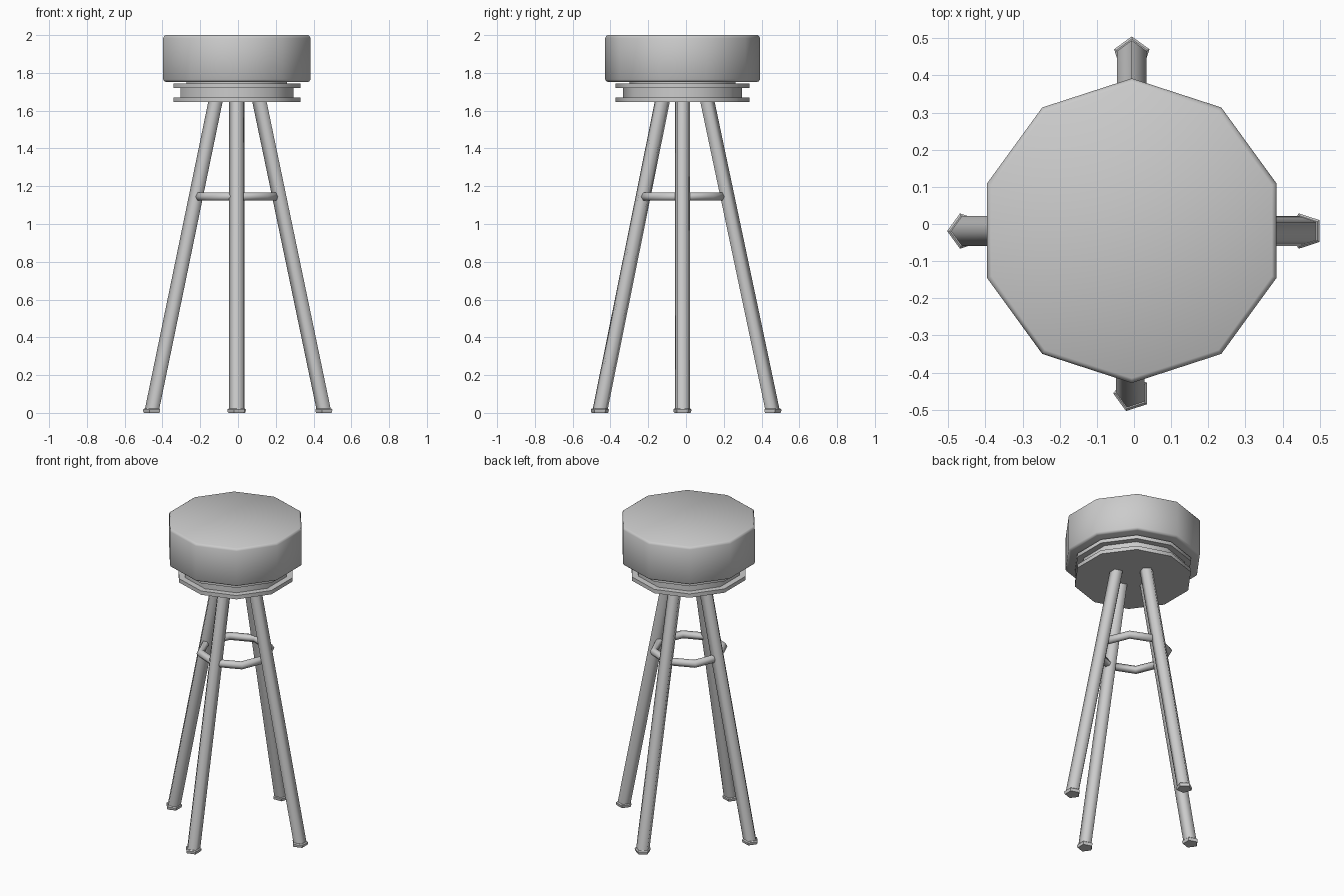
import bpy, math

if "Cube" in bpy.data.objects:
    bpy.data.objects.remove(bpy.data.objects["Cube"])

CX, CY = -0.006, -0.018      # axis of the seat and ring


def loft(name, sides, start, rings, smooth=40):
    """Stack of regular polygons; rings = (x, y, z, radius)."""
    verts, faces = [], []
    for x, y, z, r in rings:
        for i in range(sides):
            a = start + 2 * math.pi * i / sides
            verts.append((x + r * math.cos(a), y + r * math.sin(a), z))
    for k in range(len(rings) - 1):
        for i in range(sides):
            j = (i + 1) % sides
            faces.append((k * sides + i, k * sides + j,
                          (k + 1) * sides + j, (k + 1) * sides + i))
    n = len(verts)
    faces.append(tuple(reversed(range(sides))))
    faces.append(tuple(range(n - sides, n)))
    mesh = bpy.data.meshes.new(name)
    mesh.from_pydata(verts, [], faces)
    ob = bpy.data.objects.new(name, mesh)
    bpy.context.collection.objects.link(ob)
    finish(ob, smooth)
    return ob


def finish(ob, angle):
    bpy.ops.object.select_all(action='DESELECT')
    ob.select_set(True)
    bpy.context.view_layer.objects.active = ob
    bpy.ops.object.shade_smooth_by_angle(angle=math.radians(angle))


def turned(name, profile):
    return loft(name, 10, math.pi / 2, [(CX, CY, z, r) for z, r in profile])


# Ten-sided cushion with a small rounded rim
turned("seat", [(1.752, 0.395), (1.756, 0.404), (1.765, 0.41),
                (1.985, 0.41), (1.995, 0.405), (2.0, 0.397)])

# Stepped base under the cushion: two flanges joined by necks
turned("seat_base", [(1.645, 0.354), (1.67, 0.354), (1.67, 0.315), (1.72, 0.315),
                     (1.72, 0.354), (1.744, 0.354), (1.744, 0.28), (1.76, 0.28)])

# Five-sided splayed legs with flared feet: foot xy, top xy, first corner angle
legs = {
    "left": ((-0.453, -0.019), (-0.114, -0.019), math.pi),
    "right": ((0.459, -0.019), (0.116, -0.019), math.pi),
    "front": ((-0.006, -0.456), (-0.006, -0.124), math.pi),
    "back": ((-0.006, 0.455), (-0.006, 0.108), math.pi / 2),
}
for side, ((x0, y0), (x1, y1), ang) in legs.items():
    loft(side + "_leg", 5, ang, [(x0, y0, 0.01, 0.042), (x1, y1, 1.655, 0.042)], 75)
    loft(side + "_foot", 5, ang, [(x0, y0, 0.0, 0.045), (x0, y0, 0.007, 0.049),
                                  (x0, y0, 0.018, 0.05), (x0, y0, 0.024, 0.043)])

# Ring brace passing through the legs
bpy.ops.mesh.primitive_torus_add(location=(CX, CY, 1.145), major_segments=8,
                                 minor_segments=6, major_radius=0.21, minor_radius=0.024)
ring = bpy.context.object
ring.name = "ring_brace"
finish(ring, 65)
